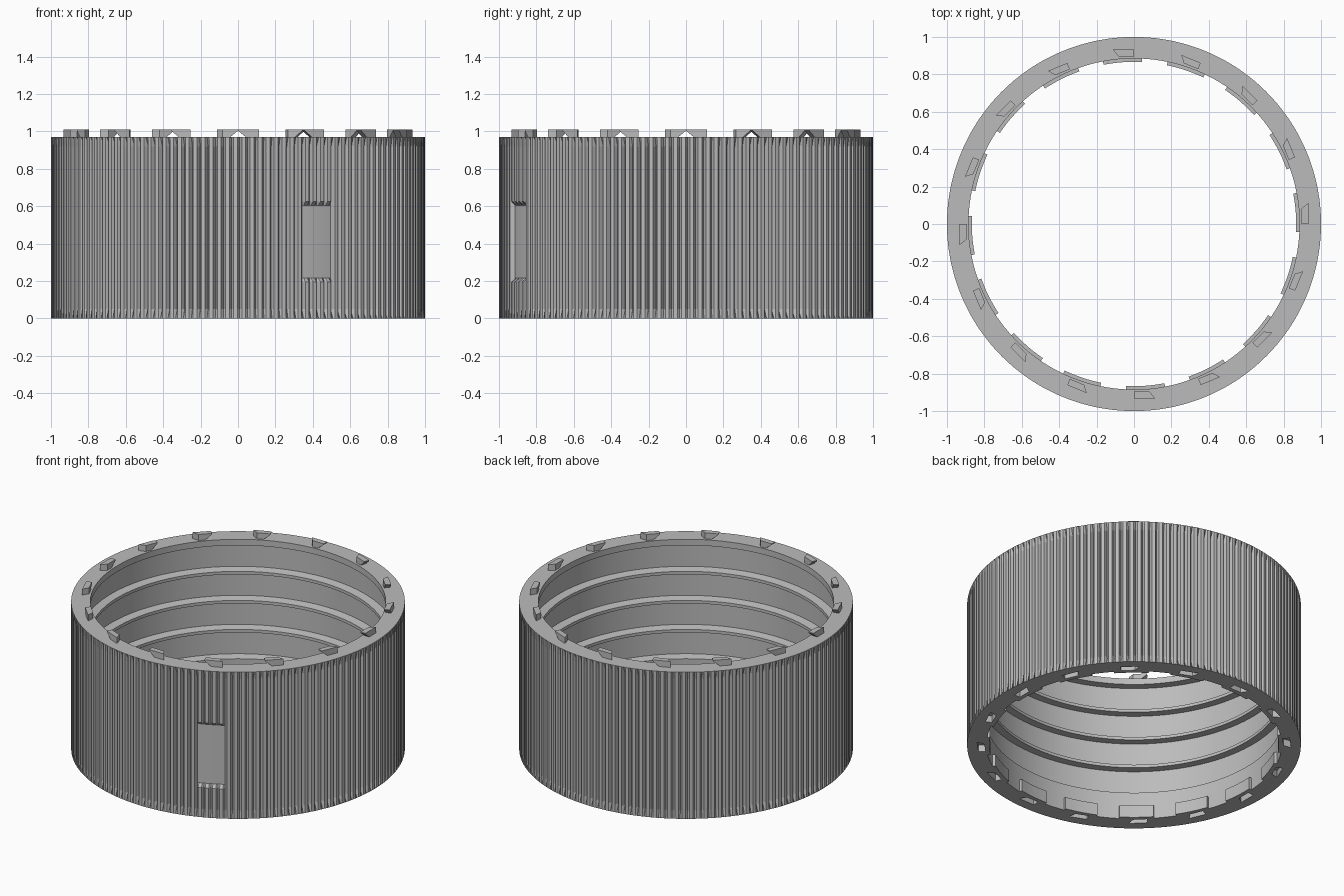
import bpy, bmesh, math
from math import radians, sin, cos

cube = bpy.data.objects.get("Cube")
if cube:
    bpy.data.objects.remove(cube, do_unlink=True)

grey = bpy.data.materials.new("light_grey")
grey.use_nodes = True
grey.diffuse_color = (0.5, 0.5, 0.5, 1)
grey.node_tree.nodes["Principled BSDF"].inputs["Base Color"].default_value = (0.5, 0.5, 0.5, 1)

HEIGHT, BORE, ROOT = 0.97, 0.885, 0.935
RIDGES, DEPTH = 144, 0.025
PITCH = 360 / RIDGES
PATCH_ANGLE = -64.5
STATIONS = 16


def finish(name, bm):
    bmesh.ops.recalc_face_normals(bm, faces=bm.faces[:])
    mesh = bpy.data.meshes.new(name)
    bm.to_mesh(mesh)
    bm.free()
    obj = bpy.data.objects.new(name, mesh)
    bpy.context.collection.objects.link(obj)
    mesh.materials.append(grey)
    return obj


def polar(r, angle, z):
    return (r * cos(angle), r * sin(angle), z)


def skin(bm, loops, close=False):
    """Join equal vertex loops with quads; cap the ends unless closed."""
    n = len(loops[0])
    pairs = list(zip(loops, loops[1:])) + ([(loops[-1], loops[0])] if close else [])
    for a, b in pairs:
        for i in range(n):
            j = (i + 1) % n
            bm.faces.new((a[i], a[j], b[j], b[i]))
    if not close:
        bm.faces.new(loops[0])
        bm.faces.new(loops[-1])


# Fluted outside: valleys run out at the ends, four ridges stop at a flush patch
OUTER_Z = [0, 0.05, 0.195, 0.215, 0.605, 0.625, 0.92, HEIGHT]


def outer_radius(index, part, z):
    if part == 0:
        return 1 if z in (0, HEIGHT) else 1 - DEPTH
    in_patch = index >= RIDGES - 2 or index < 2
    return 1 - DEPTH if in_patch and 0.2 < z < 0.61 else 1


# Threaded inside: shelves below an overhanging top lip
bore = [(BORE, HEIGHT), (BORE, 0.93), (ROOT, 0.93)]
for i in range(1, 4):
    z = 0.93 - 0.192 * i
    bore += [(ROOT, z + 0.03), (BORE, z + 0.02), (BORE, z), (ROOT, z)]
bore += [(ROOT, 0.19), (BORE, 0.18), (BORE, 0)]

columns = [(i, part, radians(PATCH_ANGLE + PITCH * (i + (0, 0.26, 0.74)[part])))
           for i in range(RIDGES) for part in range(3)]
bm = bmesh.new()
rows = [[bm.verts.new(polar(outer_radius(i, p, z), a, z)) for i, p, a in columns]
        for z in OUTER_Z]
rows += [[bm.verts.new(polar(r, a, z)) for i, p, a in columns] for r, z in bore]
skin(bm, rows, close=True)
ring = finish("ribbed_ring", bm)


def tangent_block(bm, turn, rings):
    """Block from loops of (along, radius, z), set tangentially at an angle."""
    c, s = cos(turn), sin(turn)
    skin(bm, [[bm.verts.new((r * c - t * s, r * s + t * c, z)) for t, r, z in loop]
              for loop in rings])


turns = [2 * math.pi * k / STATIONS for k in range(STATIONS)]

# Ratchet sockets in the underside
bm = bmesh.new()
plan = [(0, 0.893), (0.085, 0.893), (0.115, 0.935), (0, 0.935)]
for turn in turns:
    tangent_block(bm, turn, [[(t, r, z) for t, r in plan] for z in (-0.02, 0.045)])
cutter = finish("socket_cutter", bm)
cutter.hide_render = True
cut = ring.modifiers.new("sockets", 'BOOLEAN')
cut.object = cutter
cut.solver = 'EXACT'
bpy.context.view_layer.update()
carved = bpy.data.meshes.new_from_object(
    ring.evaluated_get(bpy.context.evaluated_depsgraph_get()))
ring.modifiers.clear()
ring.data = carved
bpy.data.objects.remove(cutter, do_unlink=True)

# Ratchet teeth on the top rim, undercut on the leading side
bm = bmesh.new()
for turn in turns:
    inner, outer = [[(0, r, 1.01), (0, r, 1.004), (0.045, r, HEIGHT - 0.003),
                     (end, r, HEIGHT - 0.003), (end, r, 1.01)]
                    for r, end in ((0.896, 0.083), (0.932, 0.112))]
    tangent_block(bm, turn, [inner, outer])
teeth = finish("ratchet_teeth", bm)

# Curved tabs around the bottom of the bore
bm = bmesh.new()
for turn in turns:
    loops = []
    for step in range(7):
        a = turn + radians(4 + 6.8 * (step / 3 - 1))
        loops.append([bm.verts.new(polar(r, a, z)) for r, z in
                      ((0.867, 0), (0.89, 0), (0.89, 0.08), (0.867, 0.08))])
    skin(bm, loops)
tabs = finish("bore_tabs", bm)

bpy.ops.object.select_all(action='DESELECT')
for obj in (ring, teeth, tabs):
    obj.select_set(True)
bpy.context.view_layer.objects.active = ring
bpy.ops.object.shade_smooth_by_angle(angle=radians(20))
